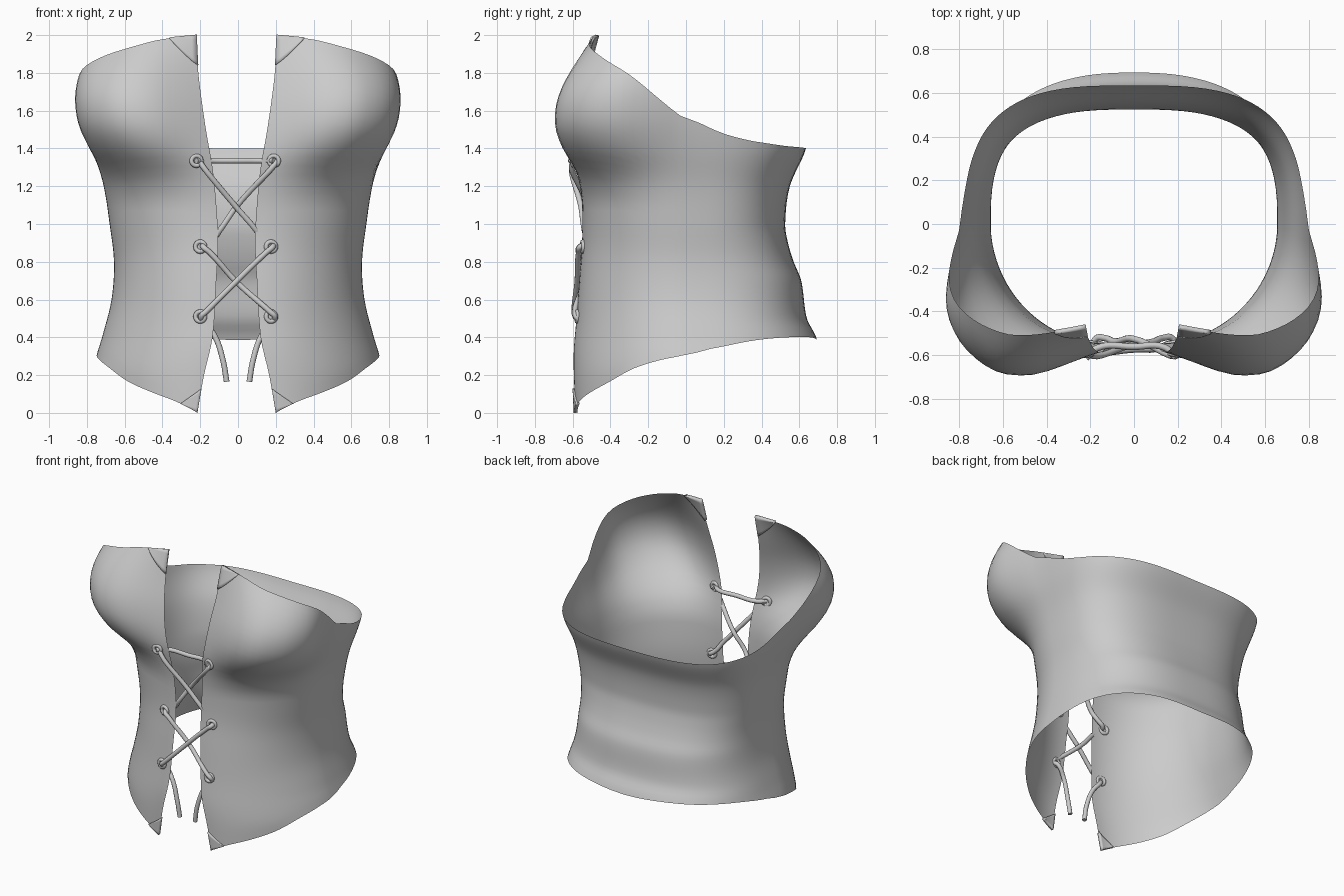
import bpy, bmesh, math
from mathutils import Vector

if "Cube" in bpy.data.objects:
    bpy.data.objects.remove(bpy.data.objects["Cube"])

rad = math.radians


def interp(table, t):
    """Smooth interpolation through (position, value) pairs."""
    if t <= table[0][0]:
        return table[0][1]
    if t >= table[-1][0]:
        return table[-1][1]
    i = max(k for k in range(len(table) - 1) if table[k][0] <= t)

    def slope(k):
        a, b = table[max(k - 1, 0)], table[min(k + 1, len(table) - 1)]
        return (b[1] - a[1]) / (b[0] - a[0])
    (x0, y0), (x1, y1) = table[i], table[i + 1]
    h = x1 - x0
    s = (t - x0) / h
    return (y0 * (1 + 2 * s) * (1 - s) ** 2 + slope(i) * h * s * (1 - s) ** 2
            + y1 * s * s * (3 - 2 * s) + slope(i + 1) * h * s * s * (s - 1))


# Profiles by height: half width, front depth, back depth, opening, bust swell
WIDTH = [(0, .74), (.2, .765), (.3, .75), (.4, .72), (.6, .67), (.8, .657), (1, .68),
         (1.2, .71), (1.4, .755), (1.6, .785), (1.8, .785), (2, .74)]
FRONT = [(0, .585), (.3, .595), (.5, .58), (.7, .565), (.9, .55), (1.1, .55), (1.25, .56),
         (1.35, .56), (1.6, .52), (1.8, .48), (2, .455)]
BACK = [(.3, .71), (.4, .69), (.5, .64), (.7, .61), (.8, .57), (.9, .54), (1, .525),
        (1.2, .55), (1.4, .635), (1.6, .66)]
OPENING = [(0, .2), (.2, .165), (.4, .12), (.7, .1), (.9, .09), (1.1, .1), (1.3, .12),
           (1.5, .155), (1.8, .195), (2, .205)]
SWELL = [(1.12, 0), (1.22, .1), (1.3, .3), (1.4, .66), (1.5, .91), (1.6, 1), (1.7, .97),
         (1.8, .82), (1.9, .57), (2, .28)]
# Squareness of the plan outline, front and back
FRONT_SQUARE = [(.3, 1.82), (.6, 1.92), (.9, 1.98), (1.2, 2.1), (1.4, 2.2)]
BACK_SQUARE = [(.4, 2.65), (.9, 2.8), (1.4, 3.1)]
# Bust depth, hem and neckline height by angle from the front opening to the back
BUST = [(0, .05), (10, .125), (20, .205), (30, .25), (38, .252), (48, .235), (60, .185),
        (75, .08), (90, .015), (110, 0)]
HEM = [(0, 0), (15, .06), (30, .11), (45, .165), (60, .235), (75, .28), (90, .31),
       (95, .335), (100, .35), (110, .375), (120, .39), (135, .4), (160, .4), (180, .385)]
RIM = [(0, 2), (18, 1.975), (30, 1.94), (45, 1.89), (60, 1.82), (67, 1.77), (75, 1.695),
       (85, 1.6), (90, 1.555), (95, 1.505), (100, 1.475), (110, 1.445), (120, 1.43),
       (135, 1.415), (150, 1.408), (180, 1.4)]


def surface(side, deg, z):
    """Point on the bodice at an angle from the front and a height."""
    th = rad(deg)
    s, c = max(math.sin(th), 0), abs(math.cos(th))
    w = interp(WIDTH, z)
    if deg <= 90:
        p = 2 / interp(FRONT_SQUARE, z)
        e = interp(OPENING, z) + (.015 if side < 0 else 0)
        x = w * s ** p + e * (1 - s ** p)
        y = -interp(FRONT, z) * c ** p
    else:
        p = 2 / interp(BACK_SQUARE, z)
        x, y = w * s ** p, interp(BACK, z) * c ** p
    bump = interp(SWELL, z) * interp(BUST, deg)
    x += bump * math.sin(th * .85)
    return Vector((side * x, y - bump * math.cos(th * .85), z))


def front_point(x, z, off):
    """Point in front of the bodice at a given x, or level with the edge in the gap."""
    side = 1 if x > 0 else -1
    lo, hi = 0, 45
    for _ in range(25):
        mid = (lo + hi) / 2
        if abs(surface(side, mid, z).x) < abs(x):
            lo = mid
        else:
            hi = mid
    return Vector((x, surface(side, lo, z).y - off, z))


cloth = bpy.data.materials.new("grey cloth")
cloth.diffuse_color = (.6, .6, .6, 1)
cloth.use_nodes = True
cloth.node_tree.nodes["Principled BSDF"].inputs["Base Color"].default_value = cloth.diffuse_color


def grid_object(name, rows, thickness=0):
    """Smooth sheet through rows of points, facing outwards."""
    bm = bmesh.new()
    vs = [[bm.verts.new(p) for p in r] for r in rows]
    for a, b in zip(vs, vs[1:]):
        for i in range(len(a) - 1):
            bm.faces.new((a[i], a[i + 1], b[i + 1], b[i]))
    bmesh.ops.remove_doubles(bm, verts=bm.verts, dist=.0005)
    bm.normal_update()
    if sum(f.normal.dot(f.calc_center_median() * Vector((1, 1, 0))) for f in bm.faces) < 0:
        bmesh.ops.reverse_faces(bm, faces=bm.faces)
    me = bpy.data.meshes.new(name)
    bm.to_mesh(me)
    bm.free()
    ob = bpy.data.objects.new(name, me)
    bpy.context.collection.objects.link(ob)
    me.materials.append(cloth)
    me.polygons.foreach_set("use_smooth", [True] * len(me.polygons))
    if thickness:
        mod = ob.modifiers.new("thickness", 'SOLIDIFY')
        mod.thickness, mod.offset = thickness, 0
    return ob


# Bodice: one sheet from the left opening round the back to the right opening
columns = [(-1, 4 * i) for i in range(46)] + [(1, 180 - 4 * i) for i in range(1, 46)]
rows = []
for j in range(41):
    row = []
    for side, d in columns:
        z0, z1 = interp(HEM, d), interp(RIM, d)
        row.append(surface(side, d, z0 + (z1 - z0) * j / 40))
    rows.append(row)
grid_object("bodice", rows)

# Folded corner tips at the top and bottom of each front edge
for side, label in ((-1, "left"), (1, "right")):
    for name, edge, span, drop in (("top", RIM, 13, -.16), ("bottom", HEM, 12, .13)):
        rows = []
        for j in range(7):
            b = j / 6
            rows.append([surface(side, span * a / 6,
                                 interp(edge, span * a / 6) + drop * b * (1 - a / 6))
                         for a in range(7)])
        grid_object(f"{label}_{name}_corner_tip", rows, .02)


def lace(name, pts):
    cu = bpy.data.curves.new(name, 'CURVE')
    cu.dimensions = '3D'
    cu.bevel_depth, cu.bevel_resolution, cu.resolution_u = .015, 3, 6
    cu.use_fill_caps = True
    sp = cu.splines.new('BEZIER')
    sp.bezier_points.add(len(pts) - 1)
    for bp, p in zip(sp.bezier_points, pts):
        bp.co = front_point(*p)
        bp.handle_left_type = bp.handle_right_type = 'AUTO'
    cu.materials.append(cloth)
    ob = bpy.data.objects.new(name, cu)
    bpy.context.collection.objects.link(ob)


# Eyelets: three pairs of rings beside the opening
for x, z in ((-.22, 1.335), (.19, 1.335), (-.2, .88), (.175, .88), (-.2, .51), (.175, .51)):
    p = front_point(x, z, .002)
    q = front_point(x * 1.2, z, .002)
    turn = math.atan2(q.y - p.y, q.x - p.x)
    if x < 0:
        turn += math.pi
    bpy.ops.mesh.primitive_torus_add(location=p, rotation=(rad(90), 0, turn), major_radius=.026,
                                     minor_radius=.012, major_segments=20, minor_segments=8)
    ring = bpy.context.object
    ring.name = "eyelet"
    ring.data.materials.append(cloth)
    bpy.ops.object.shade_smooth()

# Laces: a bar behind the top eyelets and two crossing cords with loose tails
lace("top_lace", [(-.22, 1.335, .015), (-.17, 1.335, -.02), (0, 1.335, -.02),
                  (.14, 1.335, -.02), (.19, 1.335, .015)])
for s, name, lift in ((1, "left_lace", .005), (-1, "right_lace", -.025)):
    lace(name, [(-.205 * s, 1.335, -.01), (-.19 * s, 1.31, .016), (-.01, 1.09, lift),
                (.09 * s, .975, -.01), (.13 * s, .92, -.025), (.175 * s, .885, -.02),
                (.185 * s, .88, .016), (.15 * s, .85, .018), (-.01, .695, .005 + lift),
                (-.17 * s, .535, .016), (-.195 * s, .51, .012), (-.18 * s, .48, -.025),
                (-.125 * s, .41, -.025), (-.08 * s, .28, -.02), (-.06 * s, .165, -.02)])
